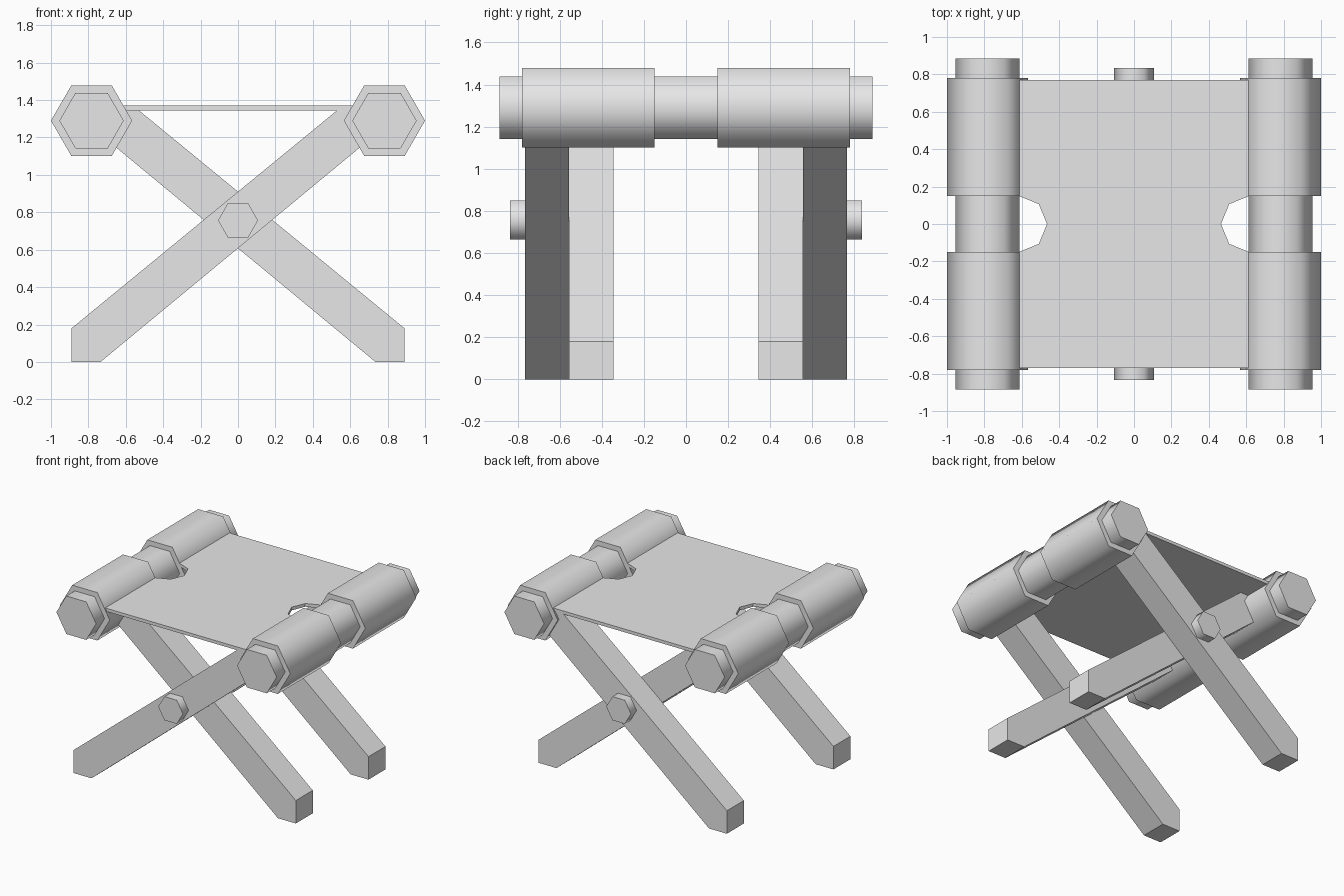
import bpy, bmesh, math
from mathutils import Vector

if "Cube" in bpy.data.objects:
    bpy.data.objects.remove(bpy.data.objects["Cube"])

mat = bpy.data.materials.new("light grey")
mat.diffuse_color = (0.8, 0.8, 0.8, 1.0)
mat.use_nodes = True
mat.node_tree.nodes["Principled BSDF"].inputs["Base Color"].default_value = mat.diffuse_color


def extrude(name, pts, direction, smooth=False):
    """Extrude a closed outline of 3D points along direction."""
    bm = bmesh.new()
    cap = bm.faces.new([bm.verts.new(p) for p in pts])
    res = bmesh.ops.extrude_face_region(bm, geom=[cap], use_keep_orig=True)
    moved = [g for g in res["geom"] if isinstance(g, bmesh.types.BMVert)]
    bmesh.ops.translate(bm, verts=moved, vec=direction)
    bmesh.ops.recalc_face_normals(bm, faces=bm.faces)
    d = Vector(direction).normalized()
    for f in bm.faces:  # smooth sides, flat caps
        f.smooth = smooth and abs(f.normal.dot(d)) < 0.5
    me = bpy.data.meshes.new(name)
    bm.to_mesh(me)
    bm.free()
    me.materials.append(mat)
    ob = bpy.data.objects.new(name, me)
    bpy.context.collection.objects.link(ob)
    return ob


def hex_rod(name, x, z, r, y0, y1):
    pts = [(x + r * math.cos(i * math.pi / 3), y0, z + r * math.sin(i * math.pi / 3))
           for i in range(6)]
    return extrude(name, pts, (0, y1 - y0, 0), True)


# Rods and the fabric sleeves wrapped around them
for sx, side in ((-1, "left"), (1, "right")):
    hex_rod(side + "_rod", sx * 0.783, 1.29, 0.172, -0.885, 0.885)
    hex_rod(side + "_front_sleeve", sx * 0.783, 1.29, 0.217, -0.78, -0.15)
    hex_rod(side + "_back_sleeve", sx * 0.783, 1.29, 0.217, 0.15, 0.78)

# Seat panel with a half-octagon notch on each side
notch = [(0.615 - 0.15 * math.sin(a), 0.15 * math.cos(a))
         for a in (math.pi * i / 4 for i in range(4, -1, -1))]
half = [(0.72, -0.77), (0.72, -0.15)] + notch + [(0.72, 0.15), (0.72, 0.77)]
outline = half + [(-x, -y) for x, y in half]
extrude("seat", [(x, y, 1.345) for x, y in outline], (0, 0, 0.025))

# Crossed legs: outer pair rises to the right, inner pair to the left
profile = [(-0.89, 0), (-0.735, 0), (0.75, 1.228), (0.75, 1.355),
           (0.542, 1.355), (-0.89, 0.18)]
for sy, end in ((-1, "front"), (1, "back")):
    for sx, y, kind in ((1, 0.555, "outer"), (-1, 0.345, "inner")):
        extrude(f"{end}_{kind}_leg", [(sx * x, sy * y, z) for x, z in profile],
                (0, sy * 0.21, 0))
    # Pivot bolt
    hex_rod(end + "_bolt", 0, 0.757, 0.107, sy * 0.4, sy * 0.835)
